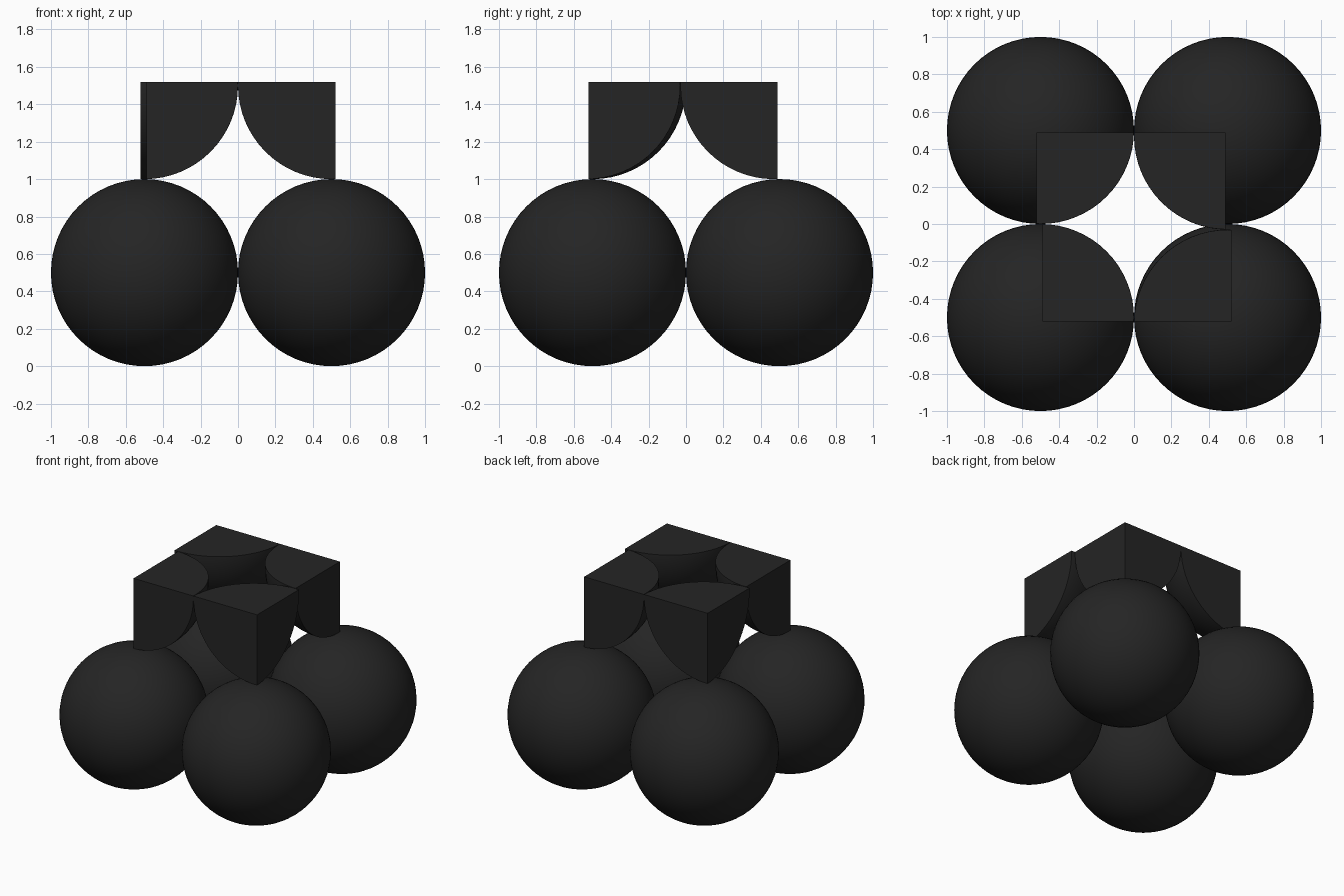
import bpy, bmesh, math
from mathutils import Matrix, Vector

if "Cube" in bpy.data.objects:
    bpy.data.objects.remove(bpy.data.objects["Cube"])

R = 0.5

charcoal = bpy.data.materials.new("charcoal")
charcoal.diffuse_color = (0.018, 0.018, 0.018, 1)
charcoal.use_nodes = True
charcoal.node_tree.nodes["Principled BSDF"].inputs["Base Color"].default_value = charcoal.diffuse_color


def make_ball(name, centre, cuts=()):
    """Smooth ball; each cut is (point, normal) and removes the side the normal faces."""
    bm = bmesh.new()
    bmesh.ops.create_uvsphere(bm, u_segments=64, v_segments=32, radius=R,
                              matrix=Matrix.Translation(centre))
    for point, normal in cuts:
        geom = bm.verts[:] + bm.edges[:] + bm.faces[:]
        res = bmesh.ops.bisect_plane(bm, geom=geom, dist=1e-5, plane_co=point,
                                     plane_no=normal, clear_outer=True)
        rim = [e for e in bm.edges if e.is_boundary]
        bmesh.ops.holes_fill(bm, edges=rim, sides=0)
    bmesh.ops.recalc_face_normals(bm, faces=bm.faces[:])
    for f in bm.faces:
        f.smooth = True
    for e in bm.edges:
        e.smooth = e.calc_face_angle(0) < math.radians(30)
    mesh = bpy.data.meshes.new(name)
    bm.to_mesh(mesh)
    bm.free()
    mesh.materials.append(charcoal)
    obj = bpy.data.objects.new(name, mesh)
    bpy.context.collection.objects.link(obj)
    return obj


# Corner name: side signs, upper sphere centre y, outer cut positions x and y
corners = {
    "front_left": (-1, -1, -0.50, -0.49, -0.52),
    "front_right": (1, -1, -0.53, 0.52, -0.52),
    "back_left": (-1, 1, 0.50, -0.52, 0.49),
    "back_right": (1, 1, 0.47, 0.49, 0.49),
}

for corner, (sx, sy, cy, cut_x, cut_y) in corners.items():
    # Full ball at the base
    make_ball(corner + "_ball", Vector((sx * R, sy * R, R)))
    # Ball octant on top, with flat outer sides and a flat top
    make_ball(corner + "_octant", Vector((sx * R, cy, 3 * R)), [
        (Vector((cut_x, 0, 0)), Vector((sx, 0, 0))),
        (Vector((0, cut_y, 0)), Vector((0, sy, 0))),
        (Vector((0, 0, 1.52)), Vector((0, 0, 1))),
    ])
